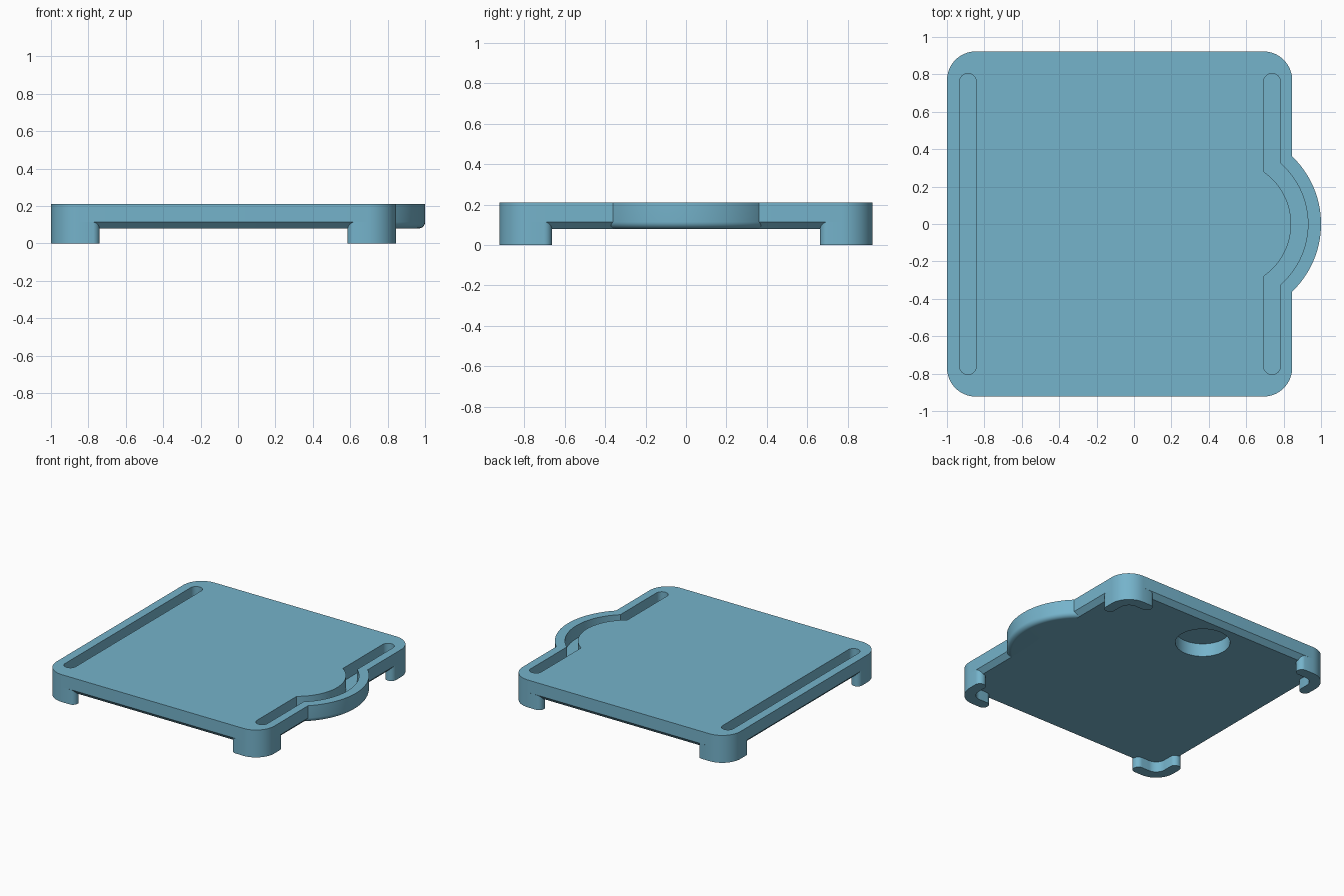
import bpy, bmesh, math
from math import pi, cos, sin, asin

if "Cube" in bpy.data.objects:
    bpy.data.objects.remove(bpy.data.objects["Cube"])

blue = bpy.data.materials.new("soft blue")
blue.diffuse_color = (0.178, 0.451, 0.597, 1)
blue.use_nodes = True
blue.node_tree.nodes["Principled BSDF"].inputs["Base Color"].default_value = blue.diffuse_color

CX, HALF, R = -0.077, 0.923, 0.155      # plate centre, half width, corner radius
Z0, Z1, EDGE = 0.08, 0.21, 0.035        # plate bottom, top, lower edge bevel
BX, BR = 0.5, 0.5                       # bulge centre and radius


def arc(cx, cy, r, a, b, n=16):
    return [(cx + r * cos(a + (b - a) * i / n), cy + r * sin(a + (b - a) * i / n))
            for i in range(n + 1)]


def circle(cx, cy, r, n=128):
    return arc(cx, cy, r, 0, 2 * pi, n)[:-1]


def rounded_square(half, r):
    k = half - r
    return [p for i, (sx, sy) in enumerate([(1, 1), (-1, 1), (-1, -1), (1, -1)])
            for p in arc(CX + sx * k, sy * k, r, i * pi / 2, (i + 1) * pi / 2)]


def loft(name, rings):
    """Solid through a stack of (outline, z) rings."""
    bm = bmesh.new()
    rows = [[bm.verts.new((x, y, z)) for x, y in pts] for pts, z in rings]
    n = len(rows[0])
    for lo, hi in zip(rows, rows[1:]):
        for i in range(n):
            j = (i + 1) % n
            bm.faces.new((lo[i], lo[j], hi[j], hi[i]))
    bm.faces.new(rows[0][::-1])
    bm.faces.new(rows[-1])
    bmesh.ops.recalc_face_normals(bm, faces=bm.faces)
    me = bpy.data.meshes.new(name)
    bm.to_mesh(me)
    bm.free()
    me.materials.append(blue)
    ob = bpy.data.objects.new(name, me)
    bpy.context.collection.objects.link(ob)
    return ob


def activate(ob):
    bpy.ops.object.select_all(action='DESELECT')
    ob.select_set(True)
    bpy.context.view_layer.objects.active = ob


def combine(ob, other, operation):
    activate(ob)
    mod = ob.modifiers.new(operation.lower(), 'BOOLEAN')
    mod.operation, mod.solver, mod.object = operation, 'EXACT', other
    bpy.ops.object.modifier_apply(modifier=mod.name)
    bpy.data.objects.remove(other, do_unlink=True)


# square plate with chamfered lower edge
plate = loft("plate", [(rounded_square(HALF - EDGE, R - EDGE), Z0),
                       (rounded_square(HALF, R), Z0 + EDGE),
                       (rounded_square(HALF, R), Z1)])

# round bulge on one side, with a rounded lower edge
rings = []
for i in range(9):
    t = i / 8 * pi / 2
    rings.append((circle(BX, 0, BR - EDGE * (1 - sin(t))), Z0 + EDGE * (1 - cos(t))))
bulge = loft("bulge", rings + [(circle(BX, 0, BR), Z1)])
combine(plate, bulge, 'UNION')

# straight slot
w, end = 0.045, 0.76
slot = (arc(-0.888, end, w, 0, pi) + arc(-0.888, -end, w, pi, 2 * pi))
combine(plate, loft("straight_slot", [(slot, 0.11), (slot, 0.3)]), 'DIFFERENCE')

# slot that bows out around the bulge
sx, ro, ri = 0.738, 0.43, 0.34
ao = math.acos((sx + w - BX) / ro)
ai = math.acos((sx - w - BX) / ri)
slot = (arc(sx, -end, w, pi, 2 * pi) + arc(BX, 0, ro, -ao, ao, 32)
        + arc(sx, end, w, 0, pi) + arc(BX, 0, ri, ai, -ai, 32))
combine(plate, loft("bowed_slot", [(slot, 0.11), (slot, 0.3)]), 'DIFFERENCE')

# round recess underneath
hole = circle(CX, 0.65, 0.19, 64)
combine(plate, loft("recess", [(hole, 0.0), (hole, 0.18)]), 'DIFFERENCE')

# curved corner feet with rounded ends
c, reach = 0.04, 0.22
foot = (arc(R, R, R, pi, 1.5 * pi) + arc(reach, c, c, -pi / 2, pi / 2)[1:]
        + arc(R, R, R - 2 * c, 1.5 * pi, pi) + arc(c, reach, c, 0, pi)[1:])
parts = [plate]
for sx, xn in ((-1, "left"), (1, "right")):
    for sy, yn in ((-1, "front"), (1, "back")):
        pts = [(CX + sx * (HALF - x), sy * (HALF - y)) for x, y in foot]
        parts.append(loft(f"{yn}_{xn}_foot", [(pts, 0.0), (pts, Z0 + EDGE)]))

for ob in parts:
    activate(ob)
    bpy.ops.object.shade_smooth_by_angle(angle=math.radians(30))
